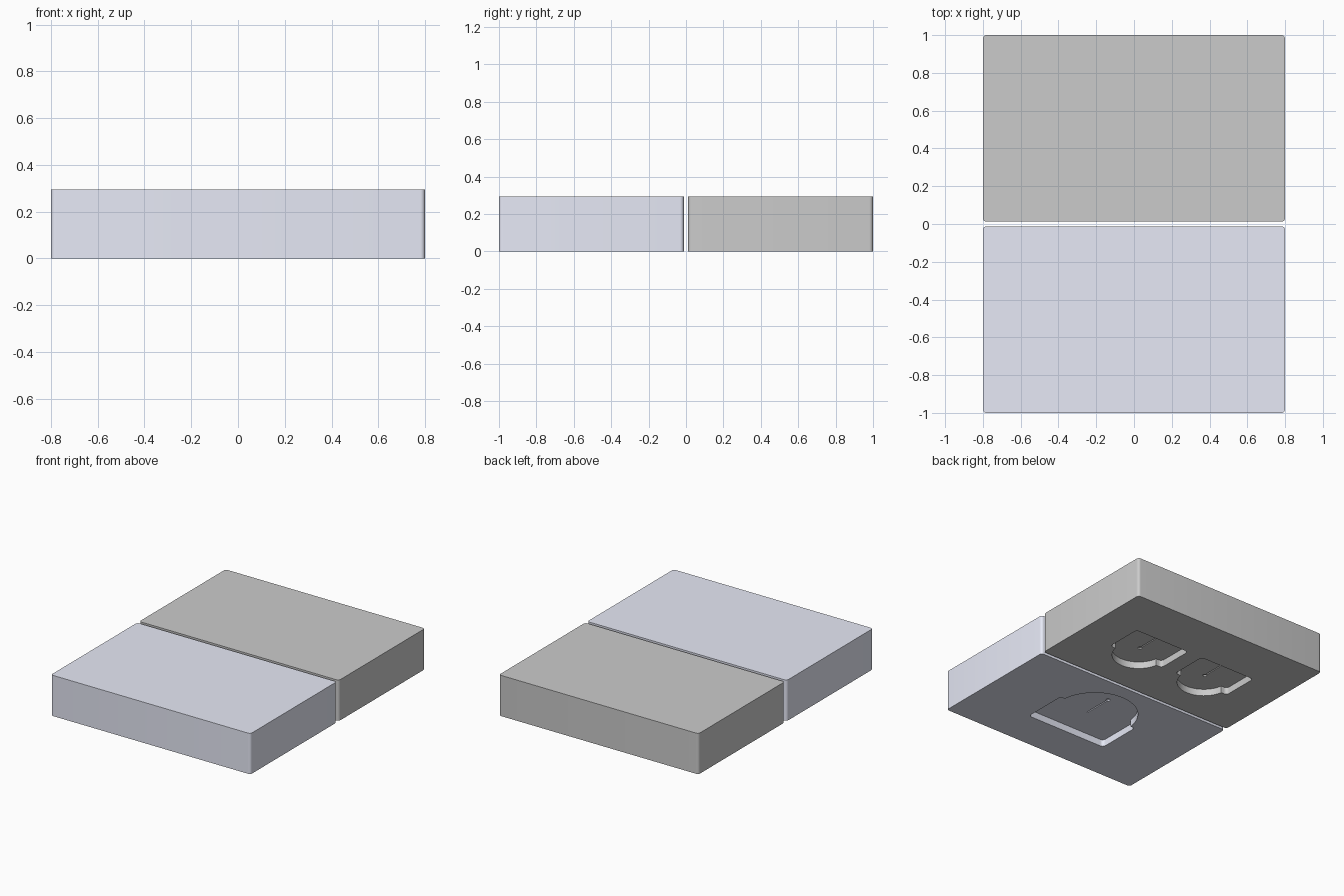
import bpy, bmesh, math

if "Cube" in bpy.data.objects:
    bpy.data.objects.remove(bpy.data.objects["Cube"])


def rounded_rect(x0, x1, y0, y1, r, n=6):
    """Outline of a rectangle with rounded corners, counter-clockwise."""
    pts = []
    for cx, cy, a0 in ((x1 - r, y1 - r, 0), (x0 + r, y1 - r, 90),
                       (x0 + r, y0 + r, 180), (x1 - r, y0 + r, 270)):
        for i in range(n + 1):
            a = math.radians(a0 + 90 * i / n)
            pts.append((cx + r * math.cos(a), cy + r * math.sin(a)))
    return pts


def circle(cx, cy, r, n=64):
    return [(cx + r * math.cos(2 * math.pi * i / n),
             cy + r * math.sin(2 * math.pi * i / n)) for i in range(n)]


def prism(name, outline, z0, z1):
    bm = bmesh.new()
    face = bm.faces.new([bm.verts.new((x, y, z0)) for x, y in outline])
    ext = bmesh.ops.extrude_face_region(bm, geom=[face])
    for v in ext["geom"]:
        if isinstance(v, bmesh.types.BMVert):
            v.co.z = z1
    bmesh.ops.recalc_face_normals(bm, faces=bm.faces)
    mesh = bpy.data.meshes.new(name)
    bm.to_mesh(mesh)
    bm.free()
    ob = bpy.data.objects.new(name, mesh)
    bpy.context.collection.objects.link(ob)
    return ob


def carve(target, outline, depth):
    """Cut a pocket of the given depth into the underside."""
    cutter = prism("pocket_cutter", outline, -0.1, depth)
    cutter.hide_render = True
    mod = target.modifiers.new("pocket", "BOOLEAN")
    mod.operation = "DIFFERENCE"
    mod.solver = "EXACT"
    mod.object = cutter
    bpy.context.view_layer.objects.active = target
    bpy.ops.object.modifier_apply(modifier=mod.name)
    bpy.data.objects.remove(cutter)


def socket(target, cx, cy, half, back, r, hole_y, slit_y, d, tilt):
    """Pocket: rounded block joined to a disc, with a hole and slit in its floor.
    tilt is the side (+1 or -1) of cy on which the block lies."""
    edge = cy + tilt * -0.03
    y0, y1 = sorted((edge, back))
    carve(target, rounded_rect(cx - half, cx + half, y0, y1, 0.025), d)
    carve(target, circle(cx, cy, r), d)
    s0, s1 = sorted((hole_y, slit_y))
    carve(target, rounded_rect(cx - 0.004, cx + 0.004, s0, s1, 0.002, 2), d + 0.01)
    carve(target, circle(cx, hole_y, 0.014, 24), d + 0.01)


# Two slabs side by side
front_slab = prism("front_slab", rounded_rect(-0.8, 0.8, -1, -0.012, 0.02), 0, 0.295)
back_slab = prism("back_slab", rounded_rect(-0.8, 0.8, 0.012, 1, 0.02), 0, 0.295)

# Large pocket under the front slab, a pair of small ones under the back slab
socket(front_slab, 0, -0.41, 0.325, -0.71, 0.29, -0.27, -0.49, 0.05, -1)
for side in (-1, 1):
    socket(back_slab, side * 0.285, 0.39, 0.225, 0.635, 0.18, 0.40, 0.58, 0.05, 1)

# Pale blue front slab
pale = bpy.data.materials.new("pale_blue")
pale.diffuse_color = (0.80, 0.82, 0.93, 1)
pale.use_nodes = True
pale.node_tree.nodes["Principled BSDF"].inputs["Base Color"].default_value = pale.diffuse_color
front_slab.data.materials.clear()
front_slab.data.materials.append(pale)

for ob in (front_slab, back_slab):
    bpy.ops.object.select_all(action="DESELECT")
    ob.select_set(True)
    bpy.context.view_layer.objects.active = ob
    bpy.ops.object.shade_smooth_by_angle(angle=math.radians(30))
